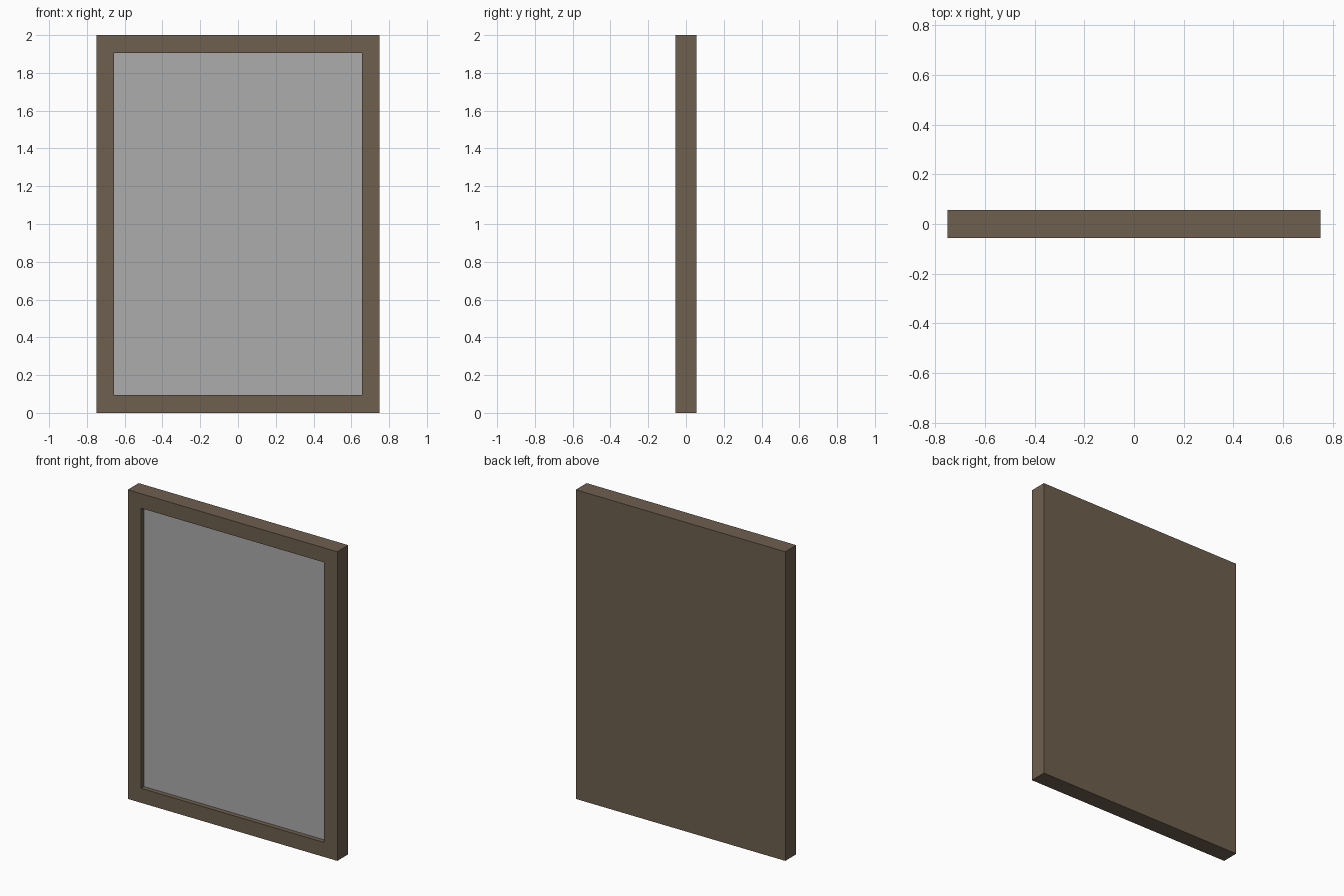
import bpy, bmesh
from mathutils import Matrix, Vector

if "Cube" in bpy.data.objects:
    bpy.data.objects.remove(bpy.data.objects["Cube"])

W, D, H = 1.5, 0.112, 2.0     # overall size
BORDER = 0.094                # width of the frame border
RECESS = 0.03                 # panel set back from the frame front
PANEL_T = 0.006               # panel thickness


def box(bm, size, centre):
    m = Matrix.Translation(centre) @ Matrix.Diagonal((*size, 1))
    bmesh.ops.create_cube(bm, size=1, matrix=m)


def finish(bm, name, colour):
    bmesh.ops.recalc_face_normals(bm, faces=bm.faces)
    me = bpy.data.meshes.new(name)
    bm.to_mesh(me)
    bm.free()
    mat = bpy.data.materials.new(name + "_colour")
    mat.diffuse_color = (*colour, 1)
    mat.use_nodes = True
    mat.node_tree.nodes["Principled BSDF"].inputs["Base Color"].default_value = mat.diffuse_color
    me.materials.append(mat)
    ob = bpy.data.objects.new(name, me)
    bpy.context.collection.objects.link(ob)


# Frame: solid slab with a closed back and a recess in its front face
bm = bmesh.new()
box(bm, (W, D, H), (0, 0, H / 2))
bm.normal_update()
front = min(bm.faces, key=lambda f: f.calc_center_median().y)
bmesh.ops.inset_region(bm, faces=[front], thickness=BORDER, use_even_offset=True)
ext = bmesh.ops.extrude_discrete_faces(bm, faces=[front])
floor_verts = list(ext["faces"][0].verts)
bmesh.ops.translate(bm, verts=floor_verts, vec=Vector((0, RECESS + PANEL_T, 0)))
finish(bm, "frame", (0.155, 0.115, 0.077))

# Grey panel sitting in the recess
bm = bmesh.new()
box(bm, (W - 2 * BORDER, PANEL_T, H - 2 * BORDER),
    (0, -D / 2 + RECESS + PANEL_T / 2, H / 2))
finish(bm, "panel", (0.415, 0.415, 0.415))
